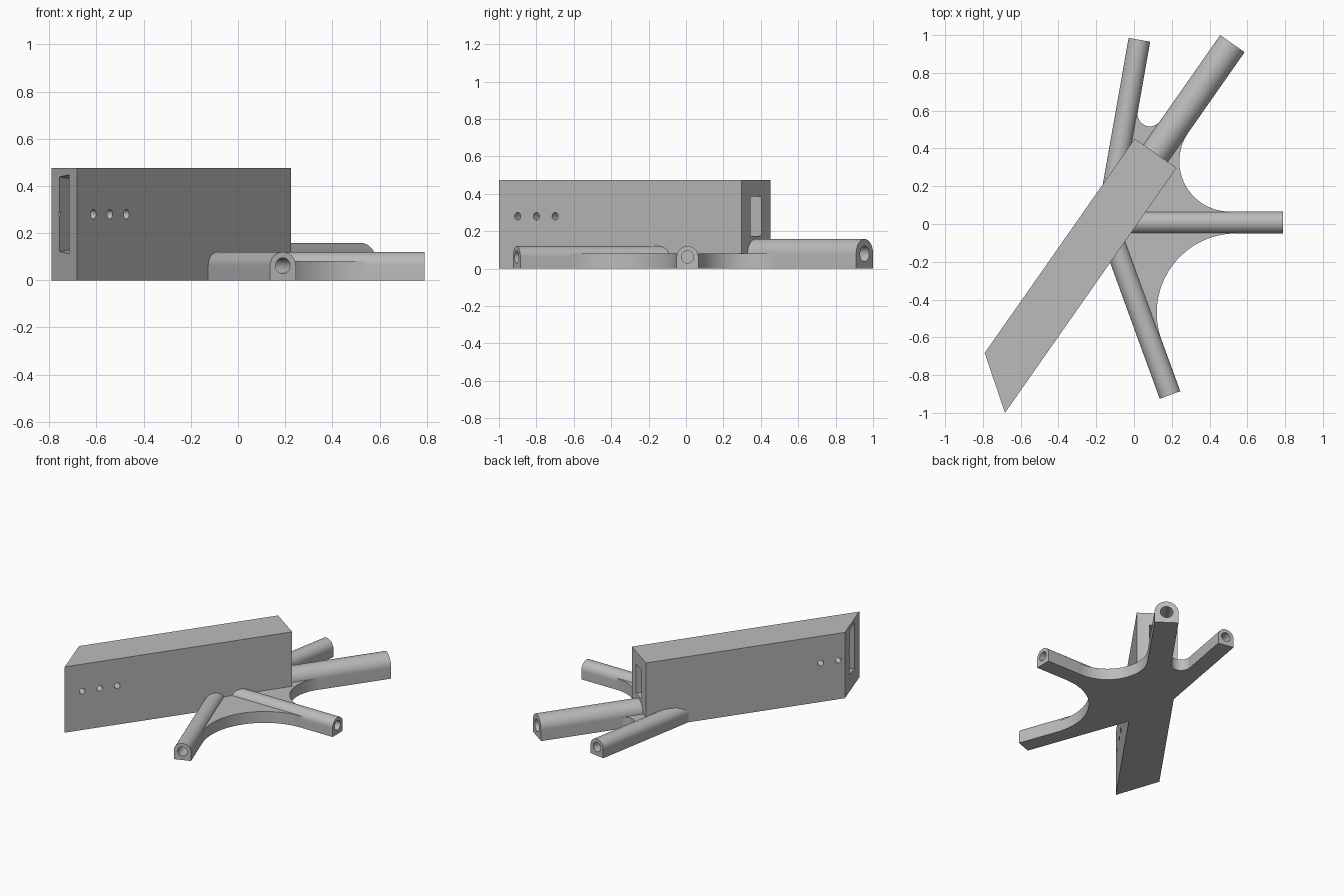
import bpy, bmesh
from math import radians, sin, cos, pi, atan2
from mathutils import Matrix, Vector

if "Cube" in bpy.data.objects:
    bpy.data.objects.remove(bpy.data.objects["Cube"])

grey = bpy.data.materials.new("plain grey")
grey.use_nodes = True
grey.diffuse_color = (0.5, 0.5, 0.5, 1)
grey.node_tree.nodes["Principled BSDF"].inputs["Base Color"].default_value = (0.5, 0.5, 0.5, 1)

HUB = Vector((-0.142, 0.008, 0))     # all arm axes meet here
UP = Vector((0, 0, 1))
BODY_ANGLE = 55
HALF_WIDTH = 0.135
HEIGHT = 0.475


def heading(deg):
    a = radians(deg)
    return Vector((cos(a), sin(a), 0))


def left_of(d):
    return UP.cross(d)


def frame(x, y, origin):
    """Matrix whose local x, y and z axes are x, y and x cross y."""
    m = Matrix((x, y, x.cross(y))).transposed().to_4x4()
    m.translation = origin
    return m


def arc(cx, cy, r, a0, a1, n):
    return [(cx + r * cos(a0 + (a1 - a0) * i / n), cy + r * sin(a0 + (a1 - a0) * i / n))
            for i in range(n + 1)]


def prism(name, points, depth, matrix):
    """Extrude a 2D outline along local z and place it."""
    bm = bmesh.new()
    face = bm.faces.new([bm.verts.new((x, y, 0)) for x, y in points])
    new = bmesh.ops.extrude_face_region(bm, geom=[face])["geom"]
    bmesh.ops.translate(bm, vec=(0, 0, depth), verts=[v for v in new if isinstance(v, bmesh.types.BMVert)])
    bmesh.ops.transform(bm, matrix=matrix, verts=bm.verts)
    bmesh.ops.recalc_face_normals(bm, faces=bm.faces)
    mesh = bpy.data.meshes.new(name)
    bm.to_mesh(mesh)
    bm.free()
    mesh.materials.append(grey)
    obj = bpy.data.objects.new(name, mesh)
    bpy.context.collection.objects.link(obj)
    return obj


def circle(r, cy=0.0, n=32):
    return arc(0, cy, r, 0, 2 * pi, n)[:-1]


# Arms: name, angle, length from hub, half width, axis height, bore radius
ARMS = [
    ("front_arm", -70, 0.972, 0.058, 0.062, 0.033),
    ("side_arm", 0, 0.932, 0.058, 0.062, 0.033),
    ("main_arm", BODY_ANGLE, 1.156, 0.079, 0.079, 0.042),
    ("back_arm", 80, 0.982, 0.058, 0.062, 0.033),
]
BORE_DEPTH = 0.55
parts, bores = [], []
for name, angle, length, w, h, r in ARMS:
    d = heading(angle)
    profile = [(-w, 0), (w, 0)] + arc(0, h, w, 0, pi, 24)
    parts.append(prism(name, profile, length, frame(left_of(d), UP, HUB)))
    start = HUB + d * (length - BORE_DEPTH)
    bores.append(prism(name + "_bore", circle(r, h), BORE_DEPTH + 0.05, frame(left_of(d), UP, start)))

# Web plate: concave fillets tangent to neighbouring arms
outline = [(HUB.x, HUB.y)]
for arm_a, arm_b, r in zip(ARMS, ARMS[1:], (0.42, 0.266, 0.065)):
    na, nb = left_of(heading(arm_a[1])), -left_of(heading(arm_b[1]))
    da, db = arm_a[3] + r, arm_b[3] + r
    det = na.x * nb.y - na.y * nb.x
    cx = HUB.x + (da * nb.y - db * na.y) / det
    cy = HUB.y + (na.x * db - nb.x * da) / det
    a0, a1 = atan2(-na.y, -na.x), atan2(-nb.y, -nb.x)
    while a1 > a0:
        a1 -= 2 * pi
    outline += arc(cx, cy, r, a0, a1, 40)
parts.append(prism("web_plate", outline, 0.082, Matrix.Identity(4)))

# Main body: long block with a slanted front end
d = heading(BODY_ANGLE)
left = left_of(d)
body = prism("main_body", [(-1.136, -HALF_WIDTH), (0.447, -HALF_WIDTH),
                           (0.447, HALF_WIDTH), (-0.938, HALF_WIDTH)],
             HEIGHT, frame(d, left, HUB))
parts.append(body)

# Tapered slot running the length of the body
MID = 0.28
upper = [(-1.2, 0.18), (-0.5, 0.105), (0.6, 0.105)]
slot_profile = [(u, MID + z) for u, z in upper] + [(u, MID - z) for u, z in reversed(upper)]
slot = prism("slot_cutter", slot_profile, 0.1, frame(d, UP, HUB + left * 0.05))

# Three cross holes through the body
holes = []
for i in range(3):
    origin = HUB + d * (-1.014 + 0.122 * i) + left * 0.2 + UP * MID
    holes.append(prism("cross_hole", circle(0.02, 0, 24), 0.4, frame(d, UP, origin)))


def cut(obj, cutter):
    mod = obj.modifiers.new("cut", "BOOLEAN")
    mod.operation = "DIFFERENCE"
    mod.solver = "EXACT"
    mod.object = cutter
    bpy.context.view_layer.objects.active = obj
    bpy.ops.object.modifier_apply(modifier=mod.name)


for arm, bore in zip(parts, bores):
    cut(arm, bore)
for bore in bores:
    cut(parts[len(ARMS)], bore)
    cut(body, bore)
for cutter in [slot] + holes:
    cut(body, cutter)
for cutter in bores + holes + [slot]:
    bpy.data.objects.remove(cutter)

# Smooth curved walls, keep edges sharp
bpy.ops.object.select_all(action="DESELECT")
for obj in parts:
    obj.select_set(True)
bpy.context.view_layer.objects.active = body
bpy.ops.object.shade_smooth_by_angle(angle=radians(30))
